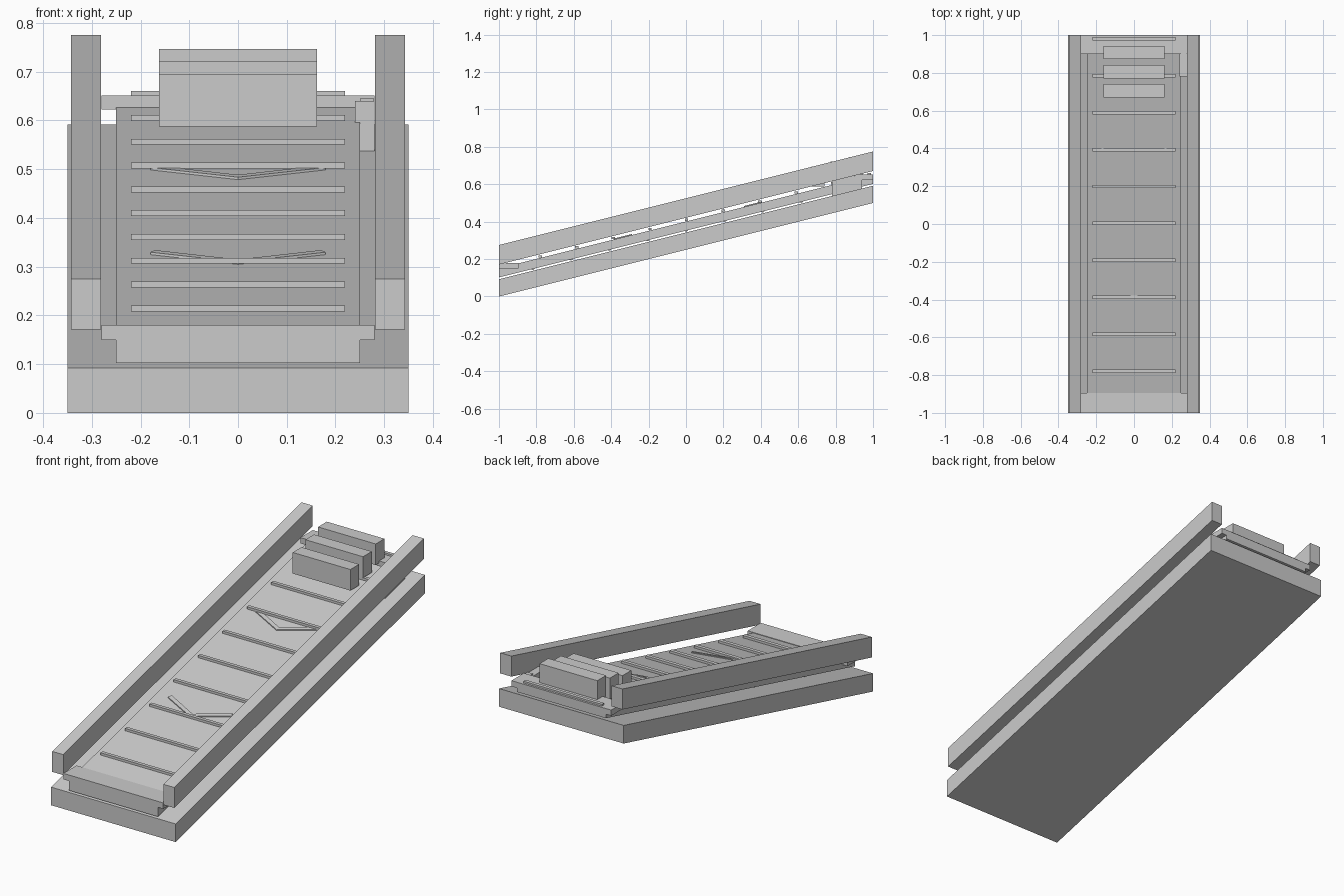
import bpy, bmesh
from math import pi
from mathutils import Matrix

if "Cube" in bpy.data.objects:
    bpy.data.objects.remove(bpy.data.objects["Cube"])

SLOPE = 0.25


def prism(name, pts, z0, z1, slope=0.0):
    """Extrude an xy outline from z0 to z1, sheared up along y by slope."""
    bm = bmesh.new()
    low = [bm.verts.new((x, y, z0 + slope * y)) for x, y in pts]
    top = [bm.verts.new((x, y, z1 + slope * y)) for x, y in pts]
    n = len(pts)
    bm.faces.new(low[::-1])
    bm.faces.new(top)
    for i in range(n):
        j = (i + 1) % n
        bm.faces.new((low[i], low[j], top[j], top[i]))
    bmesh.ops.recalc_face_normals(bm, faces=bm.faces)
    return finish(name, bm)


def finish(name, bm):
    me = bpy.data.meshes.new(name)
    bm.to_mesh(me)
    bm.free()
    ob = bpy.data.objects.new(name, me)
    bpy.context.collection.objects.link(ob)
    return ob


def box(name, x0, x1, y0, y1, z0, z1, slope=0.0):
    return prism(name, [(x0, y0), (x1, y0), (x1, y1), (x0, y1)], z0, z1, slope)


# Inclined base slab and belt body
box("base", -0.35, 0.35, -1, 1, 0.25, 0.342, SLOPE)
box("belt", -0.25, 0.25, -1, 1, 0.352, 0.401, SLOPE)

# Side rails
for side, x0, x1 in (("left", -0.343, -0.281), ("right", 0.281, 0.343)):
    box(side + "_rail", x0, x1, -1, 1, 0.421, 0.525, SLOPE)

# Cleats across the belt
for i in range(-5, 6):
    y = 0.003 + i * 0.1955
    z = 0.409 + SLOPE * y
    box("cleat", -0.22, 0.22, y - 0.009, y + 0.009, z - 0.006, z + 0.006)

# Rollers under the belt
for i in range(-4, 5):
    y = i * 0.205
    bm = bmesh.new()
    bmesh.ops.create_cone(bm, cap_ends=True, segments=12, radius1=0.012,
                          radius2=0.012, depth=0.48,
                          matrix=Matrix.Translation((0, y, 0.359 + SLOPE * y))
                          @ Matrix.Rotation(pi / 2, 4, 'Y'))
    finish("roller", bm)

# Direction chevrons lying on the belt
for y in (-0.385, 0.31):
    prism("chevron", [(0, y), (0.18, y + 0.08), (0.17, y + 0.097), (0, y + 0.02),
                      (-0.17, y + 0.097), (-0.18, y + 0.08)], 0.399, 0.406, SLOPE)

# End covers
box("front_cover", -0.28, 0.28, -1, -0.895, 0.15, 0.18)
box("rear_cover", -0.28, 0.28, 0.9, 1, 0.622, 0.651)

# Drive housing at the upper end
box("drive_housing", 0.24, 0.28, 0.78, 0.94, 0.535, 0.64)
box("drive_cap", 0.25, 0.279, 0.87, 0.93, 0.64, 0.645)

# Cargo blocks near the top
for i in range(3):
    y, z = 0.67 + i * 0.1015, 0.588 + i * 0.026
    box("cargo_block", -0.162, 0.162, y, y + 0.07, z, z + 0.107)
